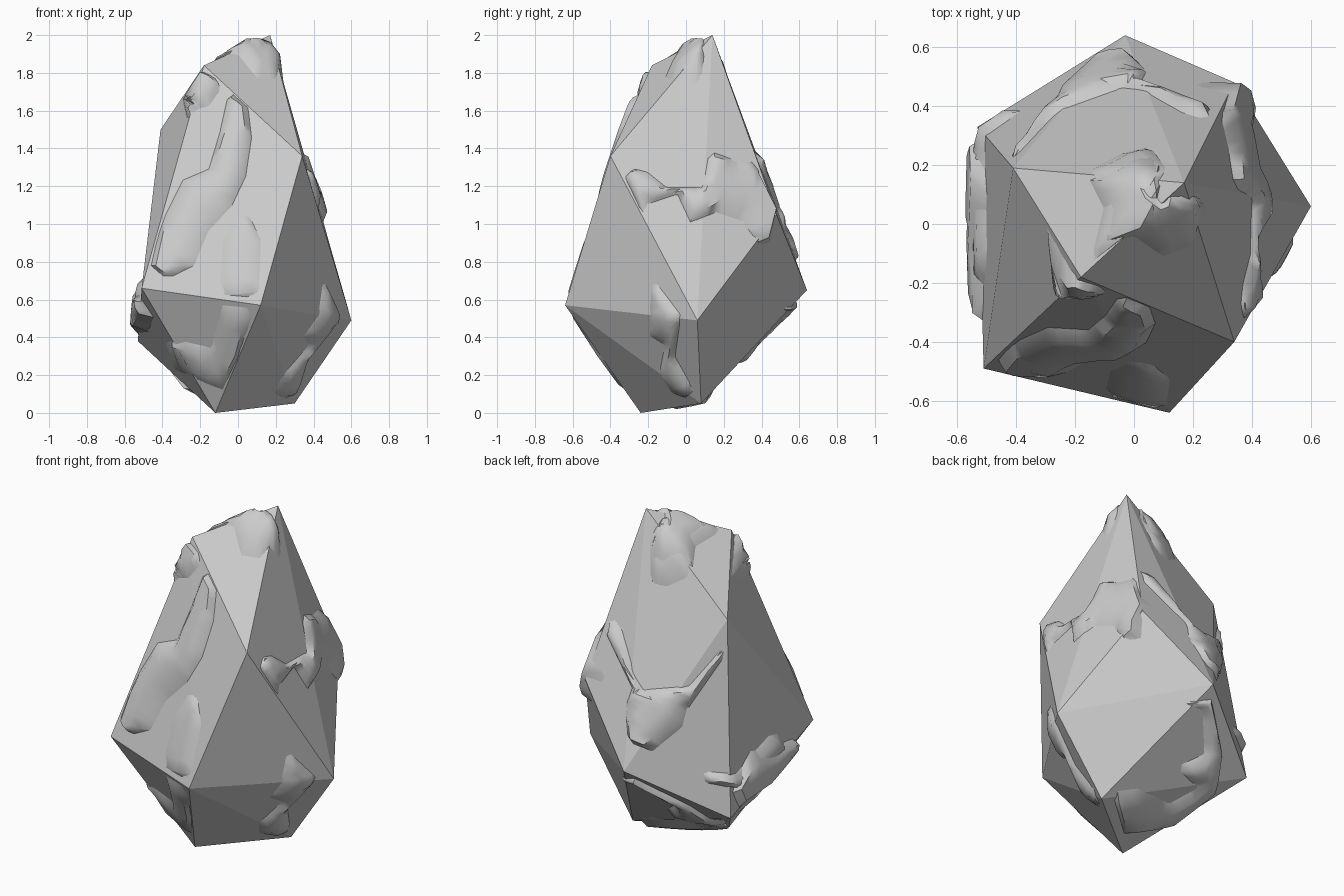
import bpy, bmesh, math
from mathutils import Vector
from mathutils.bvhtree import BVHTree
from mathutils.geometry import intersect_point_line

if "Cube" in bpy.data.objects:
    bpy.data.objects.remove(bpy.data.objects["Cube"])

stone = bpy.data.materials.new("grey stone")
stone.diffuse_color = (0.6, 0.6, 0.6, 1)
stone.use_nodes = True
stone.node_tree.nodes["Principled BSDF"].inputs["Base Color"].default_value = stone.diffuse_color


def add_object(name, bm):
    mesh = bpy.data.meshes.new(name)
    bm.to_mesh(mesh)
    mesh.materials.append(stone)
    ob = bpy.data.objects.new(name, mesh)
    bpy.context.collection.objects.link(ob)
    return ob


# Rock core: a faceted hull with twelve corners
corners = [(.17, .14, 2), (-.18, -.18, 1.84), (.34, -.4, 1.36), (-.41, .19, 1.5),
           (.34, .48, 1.05), (-.51, -.49, .66), (.6, .06, .49), (.12, -.64, .57),
           (-.03, .64, .65), (-.53, .33, .38), (-.12, -.24, 0), (.3, .08, .05)]
core = bmesh.new()
for c in corners:
    core.verts.new(c)
bmesh.ops.convex_hull(core, input=core.verts)
bmesh.ops.recalc_face_normals(core, faces=core.faces)
add_object("rock_core", core)
tree = BVHTree.FromBMesh(core)
APEX = Vector(corners[0])


def basis(az, el):
    """Right, up and outward axes for a side at a compass angle and height."""
    a, e = math.radians(az), math.radians(el)
    out = Vector((math.cos(a) * math.cos(e), math.sin(a) * math.cos(e), math.sin(e)))
    right = Vector((-math.sin(a), math.cos(a), 0))
    return right, out.cross(right), out


def edge_distance(p, loop):
    best = 9
    for i, a in enumerate(loop):
        q, t = intersect_point_line(p, a, loop[i - 1])
        q = a if t < 0 else loop[i - 1] if t > 1 else q
        best = min(best, (p - q).length)
    return best


def bump(name, side, outline, height, origin=Vector((0, 0, 0)), scale=1):
    """Raised patch: an outline laid on the core, swollen toward its middle."""
    right, up, out = basis(*side)
    loop = [Vector((x * scale, y * scale, 0)) for x, y in outline]
    bm = bmesh.new()
    face = bm.faces.new([bm.verts.new(p) for p in loop])
    if face.calc_area() and face.normal.z < 0:
        face.normal_flip()
    bm.normal_update()
    if bm.faces[:][0].normal.z < 0:
        bmesh.ops.reverse_faces(bm, faces=bm.faces[:])
    bmesh.ops.inset_region(bm, faces=bm.faces[:], thickness=.02, use_even_offset=False)
    bmesh.ops.triangulate(bm, faces=bm.faces[:])
    bmesh.ops.subdivide_edges(bm, edges=bm.edges[:], cuts=3, use_grid_fill=True)
    bmesh.ops.triangulate(bm, faces=bm.faces[:])
    for v in bm.verts:
        rise = -.008 + height * min(1, edge_distance(v.co, loop) / .04) ** .8
        start = origin + right * v.co.x + up * v.co.y
        hit = tree.ray_cast(start + out * 4, -out)[0]
        if hit is None:
            t = -(start.xy.dot(out.xy)) / out.xy.length_squared if out.xy.length > .1 else 0
            hit = tree.find_nearest(start + out * t)[0]
        away = (hit - Vector((0, 0, .4 + hit.z * .5))).normalized()
        v.co = hit + away * rise
    ob = add_object(name, bm)
    bpy.ops.object.select_all(action='DESELECT')
    ob.select_set(True)
    bpy.context.view_layer.objects.active = ob
    bpy.ops.object.shade_smooth_by_angle(angle=math.radians(45))


FRONT, RIGHT, LEFT, TOP = (-90, 0), (0, 0), (180, 0), (-90, 90)
BACK_LEFT, BACK_UNDER = (125, 20), (55, -30)

# Front bumps
bump("front_ridge", FRONT, [(-.47, .78), (-.42, 1), (-.3, 1.24), (-.16, 1.3), (-.1, 1.5), (-.05, 1.72),
     (.06, 1.62), (.08, 1.45), (.05, 1.25), (-.03, 1.08), (-.15, .95), (-.22, .78), (-.38, .7)], .05)
bump("front_swelling", FRONT, [(-.1, .9), (-.02, 1.05), (.06, 1.07), (.14, .9), (.13, .65), (.09, .6),
     (-.12, .62)], .025)
bump("shoulder_bump", FRONT, [(-.27, 1.52), (-.3, 1.66), (-.2, 1.82), (-.12, 1.78), (-.08, 1.72),
     (-.15, 1.62), (-.22, 1.6)], .05)
bump("lower_front_bump", FRONT, [(-.09, .59), (.1, .57), (.03, .3), (-.07, .1), (-.35, .22), (-.42, .42),
     (-.15, .36)], .03)

# Right bumps
bump("lower_right_bump", RIGHT, [(-.2, .55), (-.18, .73), (-.08, .6), (-.02, .52), (-.05, .3), (.05, .12),
     (0, .07), (-.08, .1), (-.15, .2), (-.12, .35), (-.2, .4)], .04)
bump("right_ridge", RIGHT, [(-.33, 1.25), (-.28, 1.3), (-.2, 1.28), (-.1, 1.2), (.08, 1.2), (.12, 1.4),
     (.25, 1.35), (.38, 1.34), (.5, 1.1), (.45, .9), (.4, .87), (.3, 1), (.15, 1.05), (.02, 1),
     (-.05, 1.15), (-.2, 1.1), (-.22, 1.02)], .045)

# Left and top bumps
bump("left_bump", LEFT, [(-.31, .55), (-.1, .7), (.1, .65), (.35, .62), (.33, .5), (0, .42),
     (-.25, .4)], .06)
bump("top_cap", TOP, [(-.13, -.1), (-.1, .03), (-.16, .15), (.04, .27), (.1, .2), (.08, .1), (.24, .1),
     (.25, .04), (.2, -.08), (.1, -.12), (0, -.05)], .05)

# Back bumps, measured from the peak
S = 1 / 182
bump("back_top_bump", BACK_LEFT, [(3, -78), (3, -30), (14, -8), (41, -8), (80, -22), (68, -30), (53, -38),
     (43, -70), (23, -80)], .04, APEX, S)
bump("back_ridge", BACK_LEFT, [(-47, -115), (-27, -108), (-9, -170), (-2, -180), (43, -175), (80, -132),
     (80, -146), (43, -200), (38, -220), (8, -245), (-19, -235), (-22, -200), (-15, -180)], .045, APEX, S)
bump("low_left_ridge", BACK_LEFT, [(53, -262), (90, -265), (103, -250), (128, -225), (143, -245),
     (113, -280), (90, -302), (88, -282), (58, -276)], .045, APEX, S)
bump("low_back_ridge", BACK_UNDER, [(47, -205), (82, -200), (97, -255), (94, -295), (52, -330), (2, -340),
     (-18, -295), (12, -290), (47, -305), (72, -290), (47, -270), (77, -255), (72, -213)], .05, APEX, S)
